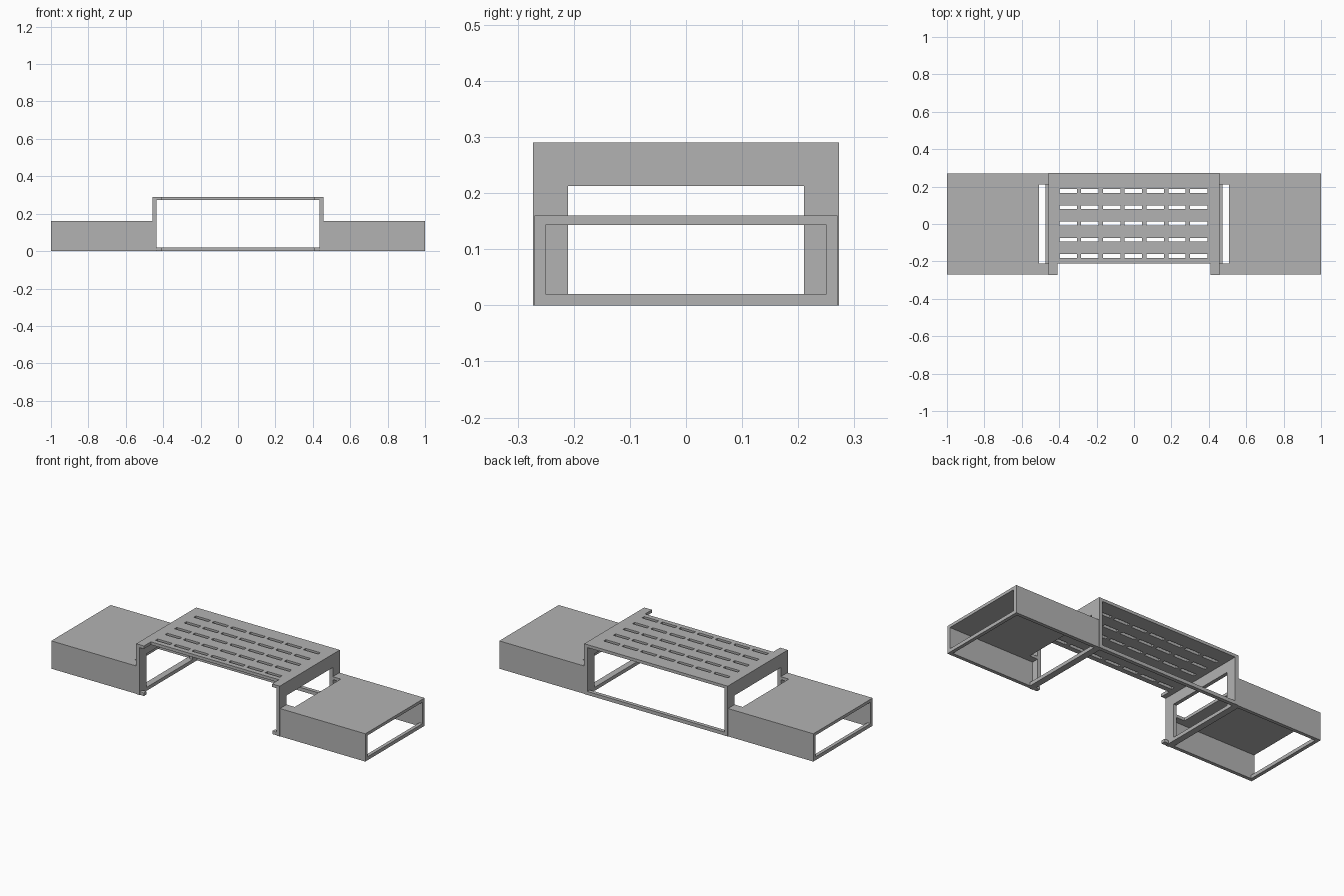
import bpy, bmesh
from mathutils import Vector

default_cube = bpy.data.objects.get("Cube")
if default_cube:
    bpy.data.objects.remove(default_cube, do_unlink=True)

# One plain grey for the whole stand
grey = bpy.data.materials.new("plain_grey")
grey.use_nodes = True
colour = (0.45, 0.45, 0.45, 1)
grey.diffuse_color = colour
grey.node_tree.nodes["Principled BSDF"].inputs["Base Color"].default_value = colour


def finish(name, bm):
    bmesh.ops.recalc_face_normals(bm, faces=bm.faces)
    mesh = bpy.data.meshes.new(name)
    bm.to_mesh(mesh)
    bm.free()
    mesh.materials.append(grey)
    obj = bpy.data.objects.new(name, mesh)
    bpy.context.collection.objects.link(obj)
    return obj


def panel(name, us, vs, low, high, place, is_hole=lambda i, j: False):
    """Slab cut into a grid, leaving out hole cells; place maps (u, v, w) to x, y, z."""
    bm = bmesh.new()
    grid = [[bm.verts.new(place(u, v, low)) for v in vs] for u in us]
    for i in range(len(us) - 1):
        for j in range(len(vs) - 1):
            if not is_hole(i, j):
                bm.faces.new((grid[i][j], grid[i + 1][j],
                              grid[i + 1][j + 1], grid[i][j + 1]))
    bmesh.ops.delete(bm, geom=[v for v in bm.verts if not v.link_faces], context='VERTS')
    shift = Vector(place(0, 0, high)) - Vector(place(0, 0, low))
    result = bmesh.ops.extrude_face_region(bm, geom=bm.faces[:], use_keep_orig=True)
    moved = [g for g in result["geom"] if isinstance(g, bmesh.types.BMVert)]
    bmesh.ops.translate(bm, verts=moved, vec=shift)
    return finish(name, bm)


def flat(u, v, w):
    return (u, v, w)


def box(name, x, y, z):
    return panel(name, x, y, z[0], z[1], flat)


# Raised deck with slots and a cut-back front edge
slot, pitch_x, pitch_y = 0.093, 0.1165, 0.087
xs = [-0.457, -0.408]
for n in range(7):
    centre = (n - 3) * pitch_x - 0.003
    xs += [centre - slot / 2, centre + slot / 2]
xs += [0.408, 0.457]
ys = [-0.273, -0.21]
for n in range(5):
    centre = (n - 2) * pitch_y + 0.003
    ys += [centre - 0.01, centre + 0.01]
ys += [0.273]


def deck_hole(i, j):
    front_cut = j == 0 and 0 < i < len(xs) - 2
    slotted = 2 <= i < len(xs) - 2 and i % 2 == 0 and j >= 2 and j % 2 == 0 and j < len(ys) - 2
    return front_cut or slotted


panel("raised_deck", xs, ys, 0.273, 0.29, flat, deck_hole)

# Back floor rail joining the two sides
box("back_rail", (-0.44, 0.44), (0.25, 0.272), (0, 0.02))

for s, side in ((1, "left"), (-1, "right")):
    # Deck end wall with a window
    panel(side + "_deck_wall", (-0.273, -0.21, 0.21, 0.273), (0, 0.02, 0.213, 0.273),
          0.436, 0.457, lambda u, v, w, s=s: (s * w, u, v),
          lambda i, j: i == 1 and j == 1)

    def span(a, b):
        return sorted((s * a, s * b))

    # Floor bar and small front toe
    box(side + "_floor_bar", span(0.457, 0.473), (-0.25, 0.25), (0, 0.02))
    toe = box(side + "_front_toe", span(0.408, 0.436), (-0.273, -0.247), (0, 0.02))
    bevel = toe.modifiers.new("rounded", 'BEVEL')
    bevel.width, bevel.segments = 0.004, 2

    # Low side shelf, open below and notched beside the deck
    panel(side + "_shelf_top", (0.457, 0.508, 1), (-0.27, -0.21, 0.21, 0.27),
          0.143, 0.16, lambda u, v, w, s=s: (s * u, v, w),
          lambda i, j: i == 0 and j == 1)
    for y, end in (((-0.27, -0.25), "front"), ((0.25, 0.27), "back")):
        box(f"{side}_shelf_{end}_wall", span(0.457, 1), y, (0, 0.143))
    box(side + "_outer_bar", span(0.98, 1), (-0.25, 0.25), (0, 0.02))
